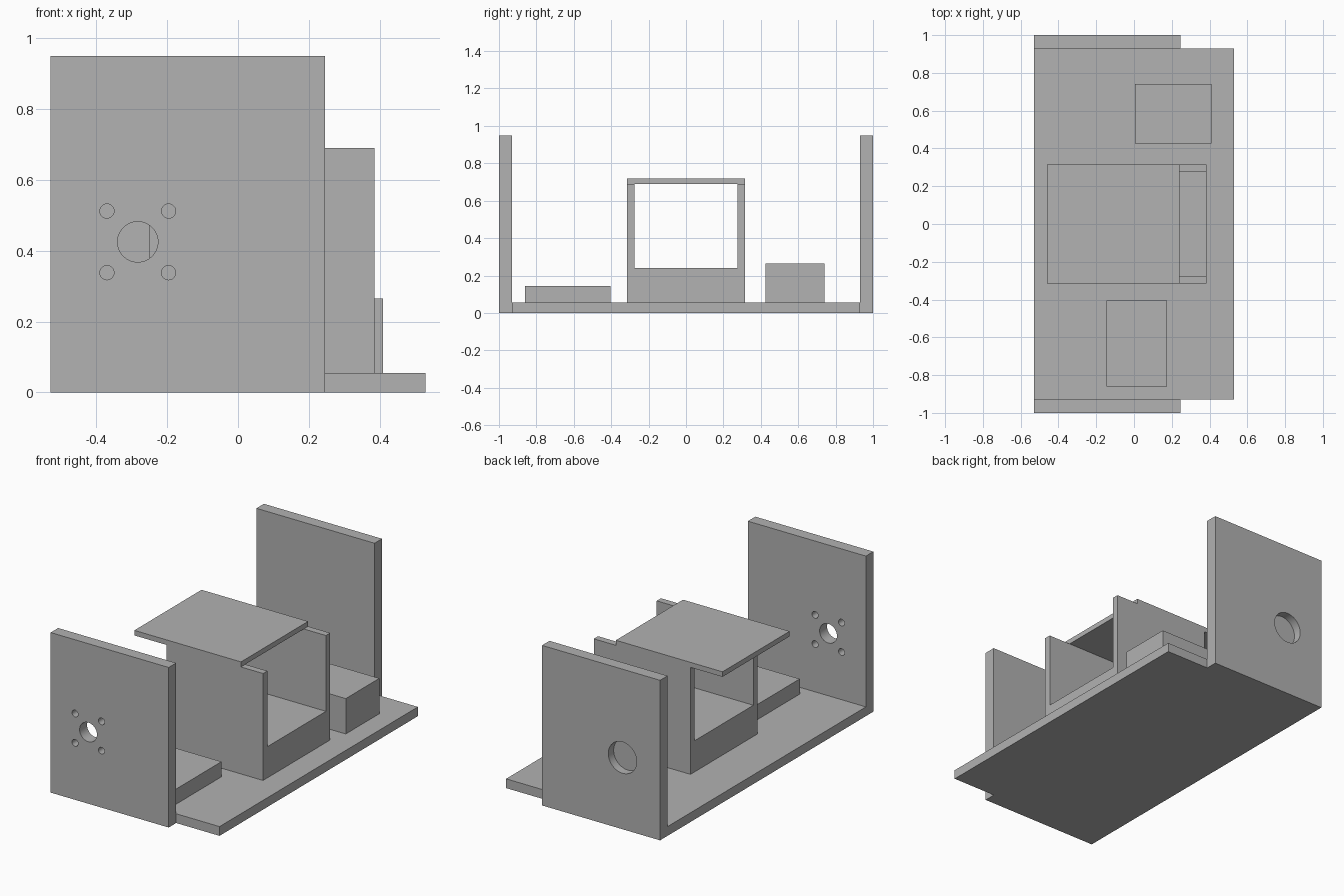
import bpy
import bmesh
import math
from mathutils import Matrix

if "Cube" in bpy.data.objects:
    bpy.data.objects.remove(bpy.data.objects["Cube"], do_unlink=True)

# One plain grey for the whole model
GREY = (0.445, 0.445, 0.445, 1)
grey = bpy.data.materials.new("plain grey")
grey.use_nodes = True
grey.diffuse_color = GREY
grey.node_tree.nodes["Principled BSDF"].inputs["Base Color"].default_value = GREY


def finish(name, bm):
    """Turn a bmesh into a named grey object."""
    bmesh.ops.recalc_face_normals(bm, faces=bm.faces)
    mesh = bpy.data.meshes.new(name)
    bm.to_mesh(mesh)
    bm.free()
    mesh.materials.append(grey)
    obj = bpy.data.objects.new(name, mesh)
    bpy.context.collection.objects.link(obj)
    return obj


def box(name, x, y, z):
    """Box from its (min, max) range on each axis."""
    bm = bmesh.new()
    size = [b - a for a, b in (x, y, z)]
    centre = [(a + b) / 2 for a, b in (x, y, z)]
    bmesh.ops.create_cube(bm, size=1, matrix=Matrix.Translation(centre) @ Matrix.Diagonal((*size, 1)))
    return finish(name, bm)


def drill(plate, holes, y_from, y_to):
    """Cut round holes (x, z, radius) along y into a plate."""
    bm = bmesh.new()
    for x, z, radius in holes:
        place = Matrix.Translation((x, (y_from + y_to) / 2, z)) @ Matrix.Rotation(math.pi / 2, 4, "X")
        bmesh.ops.create_cone(bm, cap_ends=True, segments=48, radius1=radius,
                              radius2=radius, depth=y_to - y_from, matrix=place)
    cutter = finish("hole_cutter", bm)
    cutter.hide_render = True
    cut = plate.modifiers.new("holes", "BOOLEAN")
    cut.operation = "DIFFERENCE"
    cut.solver = "EXACT"
    cut.object = cutter
    bpy.ops.object.select_all(action="DESELECT")
    plate.select_set(True)
    bpy.context.view_layer.objects.active = plate
    bpy.ops.object.modifier_apply(modifier=cut.name)
    bpy.data.objects.remove(cutter, do_unlink=True)
    bpy.ops.object.shade_smooth_by_angle(angle=math.radians(30))


# Base and the two upright end plates
FLOOR = 0.055
PLATE_X = (-0.53, 0.245)
PLATE_Z = (0, 0.95)
box("base_plate", (-0.53, 0.53), (-0.93, 0.93), (0, FLOOR))
front_plate = box("front_plate", PLATE_X, (-1, -0.93), PLATE_Z)
back_plate = box("back_plate", PLATE_X, (0.93, 1), PLATE_Z)

# Motor mount holes through the front plate, bearing pocket in the back plate
HOLE_X, HOLE_Z, BOLT = -0.283, 0.425, 0.087
mount = [(HOLE_X, HOLE_Z, 0.057)]
mount += [(HOLE_X + i * BOLT, HOLE_Z + j * BOLT, 0.02) for i in (-1, 1) for j in (-1, 1)]
drill(front_plate, mount, -1.1, -0.85)
drill(back_plate, [(HOLE_X, HOLE_Z, 0.093)], 0.95, 1.1)

# U-shaped cradle: half profile in y and z, mirrored and extruded along x
half = [(0.315, FLOOR), (0.315, 0.69), (0.275, 0.69), (0.275, 0.24)]
profile = half + [(-y, z) for y, z in reversed(half)]
bm = bmesh.new()
face = bm.faces.new([bm.verts.new((-0.25, y, z)) for y, z in profile])
side = bmesh.ops.extrude_face_region(bm, geom=[face], use_keep_orig=True)["geom"]
bmesh.ops.translate(bm, vec=(0.635, 0, 0), verts=[v for v in side if isinstance(v, bmesh.types.BMVert)])
finish("cradle", bm)
box("sliding_lid", (-0.46, 0.24), (-0.315, 0.315), (0.69, 0.72))

# Component blocks standing on the base
box("front_block", (-0.145, 0.175), (-0.86, -0.405), (FLOOR, 0.145))
box("back_block", (0.005, 0.41), (0.425, 0.74), (FLOOR, 0.265))
